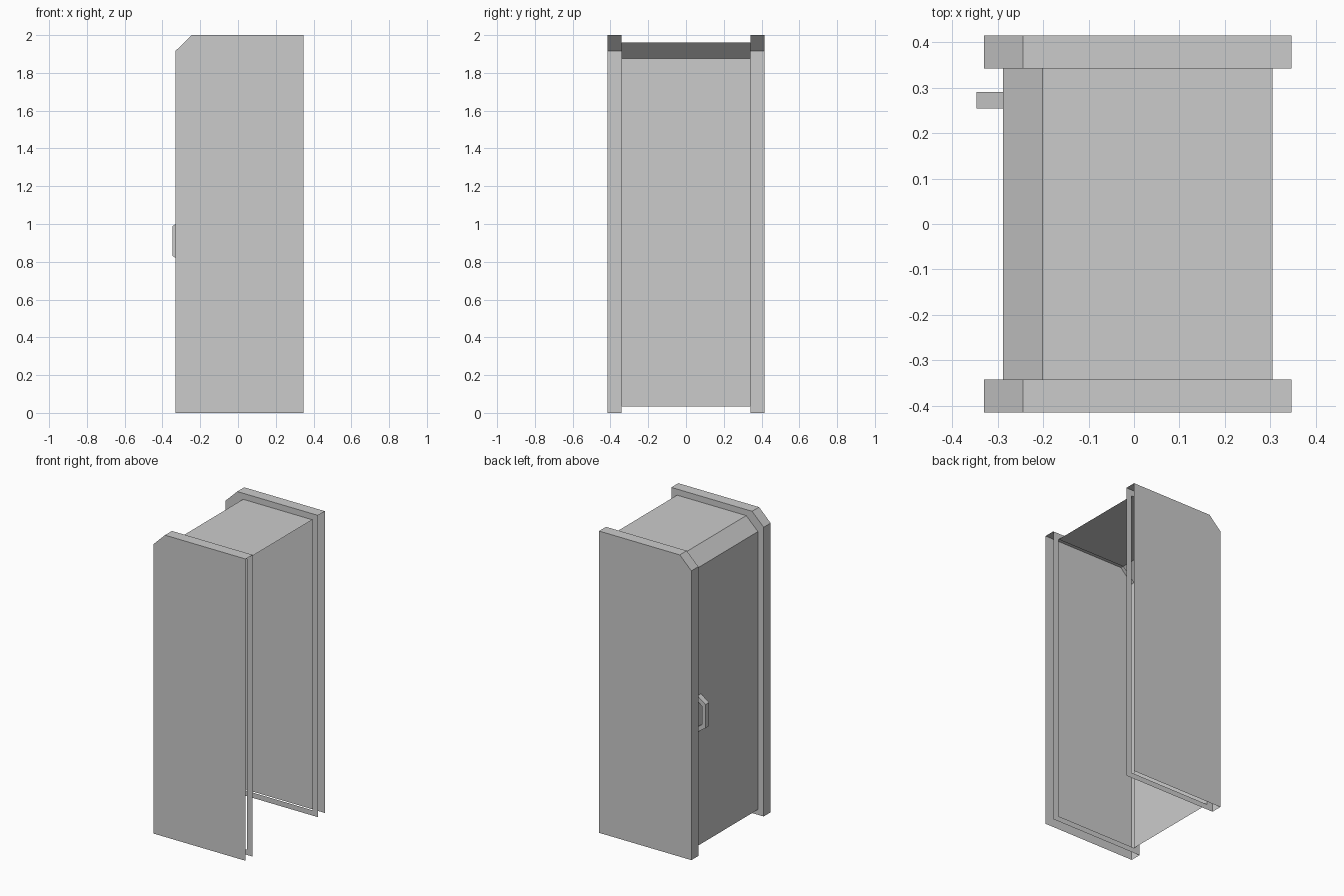
import bpy
import bmesh

cube = bpy.data.objects.get("Cube")
if cube:
    bpy.data.objects.remove(cube, do_unlink=True)

grey = bpy.data.materials.new("light_grey")
grey.use_nodes = True
COLOUR = (0.6, 0.6, 0.6, 1)
grey.diffuse_color = COLOUR
grey.node_tree.nodes["Principled BSDF"].inputs["Base Color"].default_value = COLOUR

# Side outlines (x, z): open edge first, then over the top and down the door edge
PANEL = [(0.347, 0), (0.347, 2), (-0.245, 2), (-0.33, 1.917), (-0.33, 0)]
BODY = [(0.305, 0.035), (0.305, 1.96), (-0.202, 1.96), (-0.288, 1.877), (-0.288, 0.035)]
Y_OUT, Y_IN = 0.415, 0.342


def ring(bm, outline, y):
    return [bm.verts.new((x, y, z)) for x, z in outline]


def bridge(bm, a, b, edges):
    n = len(a)
    for i in edges:
        j = (i + 1) % n
        bm.faces.new((a[i], a[j], b[j], b[i]))


def finish(bm, name):
    bmesh.ops.recalc_face_normals(bm, faces=bm.faces)
    mesh = bpy.data.meshes.new(name)
    bm.to_mesh(mesh)
    bm.free()
    mesh.materials.append(grey)
    bpy.context.collection.objects.link(bpy.data.objects.new(name, mesh))


# Hollow end panels: outer sheet, rim over the top and door edge, inner border
for name, side in (("front_panel", -1), ("back_panel", 1)):
    bm = bmesh.new()
    outer = ring(bm, PANEL, side * Y_OUT)
    rim = ring(bm, PANEL, side * Y_IN)
    border = ring(bm, BODY, side * Y_IN)
    bm.faces.new(outer)
    bridge(bm, outer, rim, (1, 2, 3))
    bridge(bm, rim, border, range(5))
    finish(bm, name)

# Body shell: roof, sloped corner and door, open at the other side and below
for name, edges in (("roof", (1, 2)), ("door", (3,))):
    bm = bmesh.new()
    front = ring(bm, BODY, -Y_IN)
    back = ring(bm, BODY, Y_IN)
    bridge(bm, front, back, edges)
    bmesh.ops.delete(bm, geom=[v for v in bm.verts if not v.link_faces], context='VERTS')
    finish(bm, name)

# Door handle: bracket with slanted arms, open where it meets the door
OUTER = [(-0.288, 1.03), (-0.347, 0.988), (-0.347, 0.832), (-0.288, 0.79)]
INNER = [(-0.288, 0.995), (-0.322, 0.97), (-0.322, 0.85), (-0.288, 0.825)]
bm = bmesh.new()
loops = [ring(bm, o, y) for o, y in
         ((OUTER, 0.254), (OUTER, 0.291), (INNER, 0.291), (INNER, 0.254))]
for k in range(4):
    bridge(bm, loops[k], loops[(k + 1) % 4], range(3))
finish(bm, "door_handle")
